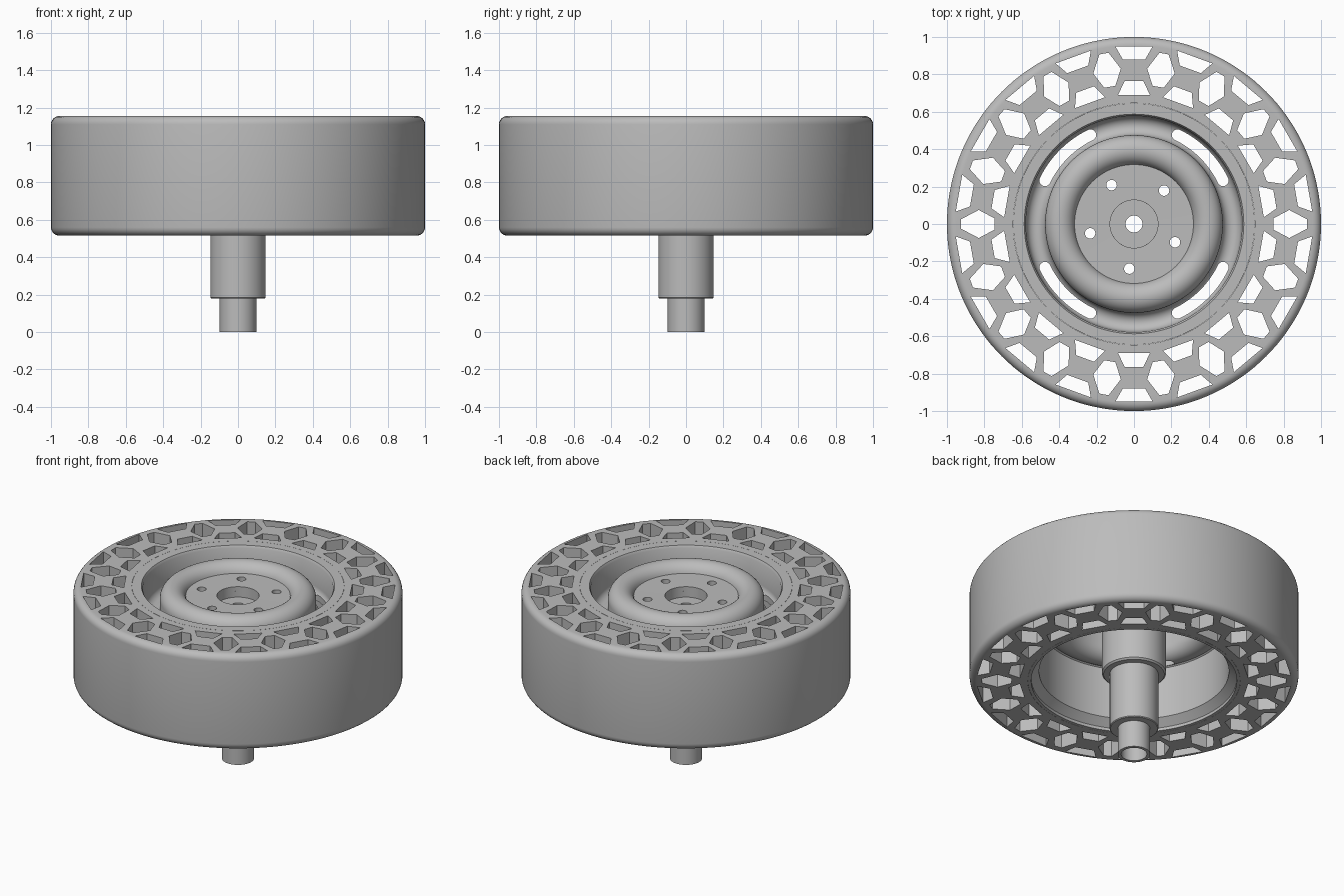
import bpy, bmesh
from math import sin, cos, radians, pi

cube = bpy.data.objects.get("Cube")
if cube:
    bpy.data.objects.remove(cube, do_unlink=True)

grey = bpy.data.materials.new("plain_grey")
grey.use_nodes = True
GREY = (0.5, 0.5, 0.5, 1)
grey.diffuse_color = GREY
grey.node_tree.nodes["Principled BSDF"].inputs["Base Color"].default_value = GREY


def finish(bm, name):
    bmesh.ops.recalc_face_normals(bm, faces=bm.faces[:])
    mesh = bpy.data.meshes.new(name)
    bm.to_mesh(mesh)
    bm.free()
    mesh.materials.append(grey)
    obj = bpy.data.objects.new(name, mesh)
    bpy.context.collection.objects.link(obj)
    return obj


def lathe(name, profile, steps=144):
    """Spin a closed (radius, height) outline around z."""
    bm = bmesh.new()
    rings = []
    for i in range(steps):
        a = 2 * pi * i / steps
        rings.append([bm.verts.new((r * cos(a), r * sin(a), z)) for r, z in profile])
    n = len(profile)
    for i in range(steps):
        p, q = rings[i], rings[(i + 1) % steps]
        for j in range(n):
            k = (j + 1) % n
            bm.faces.new((p[j], q[j], q[k], p[k]))
    return finish(bm, name)


def prisms(name, outlines, low, high):
    """Upright prisms from (x, y) outlines, used as one cutter."""
    bm = bmesh.new()
    for outline in outlines:
        bottom = [bm.verts.new((x, y, low)) for x, y in outline]
        top = [bm.verts.new((x, y, high)) for x, y in outline]
        bm.faces.new(bottom)
        bm.faces.new(top)
        for i in range(len(outline)):
            k = (i + 1) % len(outline)
            bm.faces.new((bottom[i], bottom[k], top[k], top[i]))
    obj = finish(bm, name)
    obj.hide_render = True
    return obj


def select_only(obj):
    bpy.ops.object.select_all(action='DESELECT')
    obj.select_set(True)
    bpy.context.view_layer.objects.active = obj


def cut(obj, cutter):
    mod = obj.modifiers.new("holes", 'BOOLEAN')
    mod.operation = 'DIFFERENCE'
    mod.solver = 'EXACT'
    mod.object = cutter
    select_only(obj)
    bpy.ops.object.modifier_apply(modifier=mod.name)
    bpy.data.objects.remove(cutter, do_unlink=True)


def smooth(obj):
    select_only(obj)
    bpy.ops.object.shade_smooth_by_angle(angle=radians(35))


def arc(cx, cy, r, start, end, steps):
    return [(cx + r * cos(radians(start + (end - start) * i / steps)),
             cy + r * sin(radians(start + (end - start) * i / steps)))
            for i in range(steps + 1)]


def radial(shape, angle):
    """Place (tangent, radius) points at an angle around z."""
    c, s = cos(radians(angle)), sin(radians(angle))
    return [(r * c - t * s, r * s + t * c) for t, r in shape]


# Airless tyre with rounded shoulders
BOTTOM, TOP, ROUND = 0.515, 1.155, 0.045
tyre = lathe("tyre",
             [(0.646, BOTTOM)]
             + arc(1 - ROUND, BOTTOM + ROUND, ROUND, -90, 0, 6)
             + arc(1 - ROUND, TOP - ROUND, ROUND, 0, 90, 6)
             + [(0.646, TOP)])

# Honeycomb openings through the tyre
outer_hole = [(-0.1, 0.95), (0.1, 0.95), (0.06, 0.88), (-0.06, 0.88)]
inner_hole = [(-0.085, 0.69), (0.085, 0.69), (0.05, 0.765), (-0.05, 0.765)]
middle_hole = [(-0.025, 0.925), (0.025, 0.925), (0.075, 0.83),
               (0.03, 0.745), (-0.03, 0.745), (-0.075, 0.83)]
CELLS = 18
openings = []
for i in range(CELLS):
    a = 90 + 360 * i / CELLS
    openings += [radial(outer_hole, a), radial(inner_hole, a),
                 radial(middle_hole, a + 180 / CELLS)]
cut(tyre, prisms("tyre_cutter", openings, 0.3, 1.4))
smooth(tyre)

# Rim barrel and dished wheel disc in one shell
rim = lathe("wheel_rim",
            [(0.645, TOP), (0.587, TOP), (0.578, TOP - 0.015)]
            + arc(0.525, 1.0, 0.05, 0, -180, 14)
            + arc(0.395, 1.07, 0.08, 0, 165, 18)
            + [(0.128, 1.09), (0.128, 1.05)]
            + arc(0.395, 1.07, 0.045, 205, 0, 14)
            + arc(0.525, 1.0, 0.085, 180, 300, 10)
            + [(0.577, 0.92), (0.577, 0.58), (0.625, 0.535), (0.625, BOTTOM), (0.645, BOTTOM)])

# Four curved vent slots and five bolt holes
slots = []
for a in (45, 135, 225, 315):
    end = radial([(0, 0.53)], a + 19)[0]
    start = radial([(0, 0.53)], a - 19)[0]
    slots.append(arc(0, 0, 0.56, a - 19, a + 19, 14)
                 + arc(*end, 0.03, a + 19, a + 199, 8)[1:-1]
                 + arc(0, 0, 0.5, a + 19, a - 19, 14)
                 + arc(*start, 0.03, a + 161, a + 341, 8)[1:-1])
cut(rim, prisms("slot_cutter", slots, 0.85, 0.99))
bolts = [arc(*radial([(0, 0.24)], 48 + 72 * i)[0], 0.028, 0, 345, 23) for i in range(5)]
cut(rim, prisms("bolt_cutter", bolts, 1.0, 1.14))
smooth(rim)

# Stepped hollow axle with a recessed hub
axle = lathe("axle",
             [(0.045, 1.02), (0.128, 1.02), (0.128, 1.06), (0.195, 1.06),
              (0.195, 0.57), (0.185, 0.56), (0.148, 0.56), (0.148, 0.185), (0.143, 0.18),
              (0.098, 0.18), (0.098, 0), (0.078, 0), (0.078, 0.15), (0.045, 0.15)], 64)
smooth(axle)
